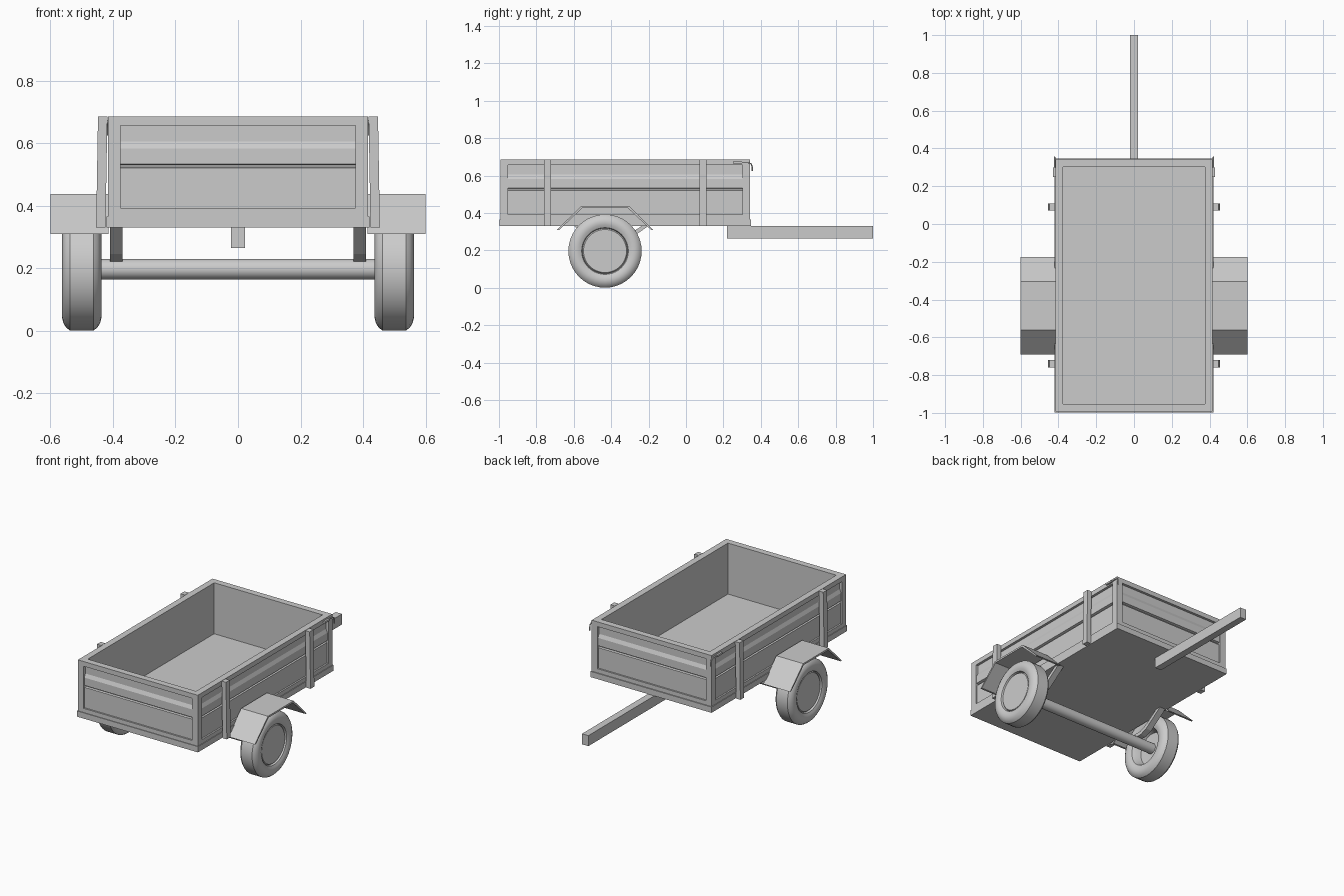
import bpy, bmesh, math
from mathutils import Matrix, Vector

if "Cube" in bpy.data.objects:
    bpy.data.objects.remove(bpy.data.objects["Cube"])


def finish(bm, name, matrix=None, smooth=False):
    if matrix:
        bm.transform(matrix)
    bmesh.ops.recalc_face_normals(bm, faces=bm.faces)
    mesh = bpy.data.meshes.new(name)
    bm.to_mesh(mesh)
    bm.free()
    ob = bpy.data.objects.new(name, mesh)
    bpy.context.collection.objects.link(ob)
    if smooth:
        bpy.ops.object.select_all(action='DESELECT')
        ob.select_set(True)
        bpy.context.view_layer.objects.active = ob
        bpy.ops.object.shade_smooth_by_angle(angle=math.radians(35))
    return ob


def box(name, lo, hi, matrix=None):
    lo, hi = Vector(lo), Vector(hi)
    bm = bmesh.new()
    bmesh.ops.create_cube(bm, size=1)
    bm.transform(Matrix.Translation((lo + hi) / 2) @ Matrix.Diagonal((*(hi - lo), 1)))
    return finish(bm, name, matrix)


def prism(name, yz, x0, x1, matrix=None):
    """Closed (y, z) outline extruded along x."""
    bm = bmesh.new()
    f = bm.faces.new([bm.verts.new((x0, y, z)) for y, z in yz])
    r = bmesh.ops.extrude_face_region(bm, geom=[f])
    bmesh.ops.translate(bm, vec=(x1 - x0, 0, 0),
                        verts=[v for v in r['geom'] if isinstance(v, bmesh.types.BMVert)])
    return finish(bm, name, matrix)


def lathe(name, profile, center, steps=40):
    """(radius, x) profile spun about the x axis."""
    bm = bmesh.new()
    vs = [bm.verts.new((x, 0, r)) for r, x in profile]
    es = [bm.edges.new(p) for p in zip(vs, vs[1:])]
    bmesh.ops.spin(bm, geom=vs + es, cent=(0, 0, 0), axis=(1, 0, 0),
                   angle=2 * math.pi, steps=steps)
    bmesh.ops.remove_doubles(bm, verts=bm.verts, dist=1e-5)
    return finish(bm, name, Matrix.Translation(center), True)


# Bed floor
box("bed_floor", (-0.42, -0.997, 0.33), (0.42, 0.347, 0.366))

# Walls: framed panel with a pressed ridge, outer face on local y = 0
PANEL = [(0.04, 0.38), (0.04, 0.67), (0.016, 0.67), (0.016, 0.605), (0.006, 0.583),
         (0.006, 0.534), (0.02, 0.53), (0.02, 0.524), (0.01, 0.52), (0.01, 0.38)]


def wall(name, length, center, angle):
    m = Matrix.Translation(center) @ Matrix.Rotation(angle, 4, 'Z')
    h = length / 2
    prism(name + "_panel", PANEL, -h + 0.035, h - 0.035, m)
    box(name + "_top_rail", (-h, 0, 0.656), (h, 0.04, 0.686), m)
    box(name + "_bottom_rail", (-h, 0, 0.36), (h, 0.04, 0.392), m)
    for s, e in ((-1, "left"), (1, "right")):
        a, b = sorted((s * h, s * (h - 0.04)))
        box(f"{name}_{e}_post", (a, 0, 0.36), (b, 0.04, 0.686), m)


CY = -0.326
wall("front_wall", 0.832, (0, -0.993, 0), 0)
wall("back_wall", 0.832, (0, 0.341, 0), math.pi)
wall("right_wall", 1.334, (0.416, CY, 0), math.pi / 2)
wall("left_wall", 1.334, (-0.416, CY, 0), -math.pi / 2)

# Drawbar and axle
box("drawbar", (-0.022, 0.22, 0.264), (0.022, 1.0, 0.33))
WY, WZ = -0.433, 0.197
lathe("axle", [(0, -0.5), (0.033, -0.5), (0.033, 0.5), (0, 0.5)], (0, WY, WZ), 24)

TYRE = [(0, 0.048), (0.115, 0.048), (0.121, 0.04), (0.125, 0.053), (0.14, 0.06),
        (0.157, 0.0625), (0.172, 0.059), (0.187, 0.05), (0.196, 0.038),
        (0.196, -0.038), (0.187, -0.05), (0.172, -0.059), (0.157, -0.0625),
        (0.14, -0.06), (0.12, -0.052), (0.11, -0.035), (0.1, 0.0), (0, 0.005)]
FENDER = [(-0.69, 0.31), (-0.56, 0.438), (-0.305, 0.438), (-0.175, 0.31),
          (-0.187, 0.31), (-0.311, 0.427), (-0.554, 0.427), (-0.678, 0.31)]
SPRING = [(-0.60, 0.332), (-0.51, 0.245), (-0.46, 0.222), (-0.38, 0.222), (-0.33, 0.24),
          (-0.20, 0.332), (-0.235, 0.332), (-0.345, 0.26), (-0.385, 0.245),
          (-0.45, 0.245), (-0.49, 0.265), (-0.565, 0.332)]

for s, side in ((-1, "left"), (1, "right")):
    # Wheel, fender and suspension spring
    lathe(side + "_wheel", [(r, s * x) for r, x in TYRE], (s * 0.5, WY, WZ))
    prism(side + "_fender", FENDER, s * 0.414, s * 0.6)
    prism(side + "_spring", SPRING, s * 0.37, s * 0.41)

    # Slightly leaning side stakes
    for y, e in ((-0.74, "front"), (0.09, "rear")):
        bm = bmesh.new()
        bmesh.ops.create_cube(bm, size=1)
        for v in bm.verts:
            lean = 0.006 if v.co.z < 0 else 0
            v.co = (s * (0.433 + v.co.x * 0.03 + lean), y + v.co.y * 0.038,
                    0.508 + v.co.z * 0.356)
        finish(bm, f"{side}_{e}_stake")

    # Tailboard hook
    box(side + "_hook_plate", sorted((s * 0.41, s * 0.428))[:1] + [0.25, 0.664],
        sorted((s * 0.41, s * 0.428))[1:] + [0.3, 0.675])
    cu = bpy.data.curves.new(side + "_hook", 'CURVE')
    cu.dimensions = '3D'
    cu.bevel_depth = 0.004
    cu.bevel_resolution = 1
    sp = cu.splines.new('POLY')
    pts = [(0.25, 0.67), (0.335, 0.67), (0.349, 0.662), (0.354, 0.648), (0.354, 0.625)]
    sp.points.add(len(pts) - 1)
    for p, (y, z) in zip(sp.points, pts):
        p.co = (s * 0.42, y, z, 1)
    bpy.context.collection.objects.link(bpy.data.objects.new(side + "_hook", cu))
